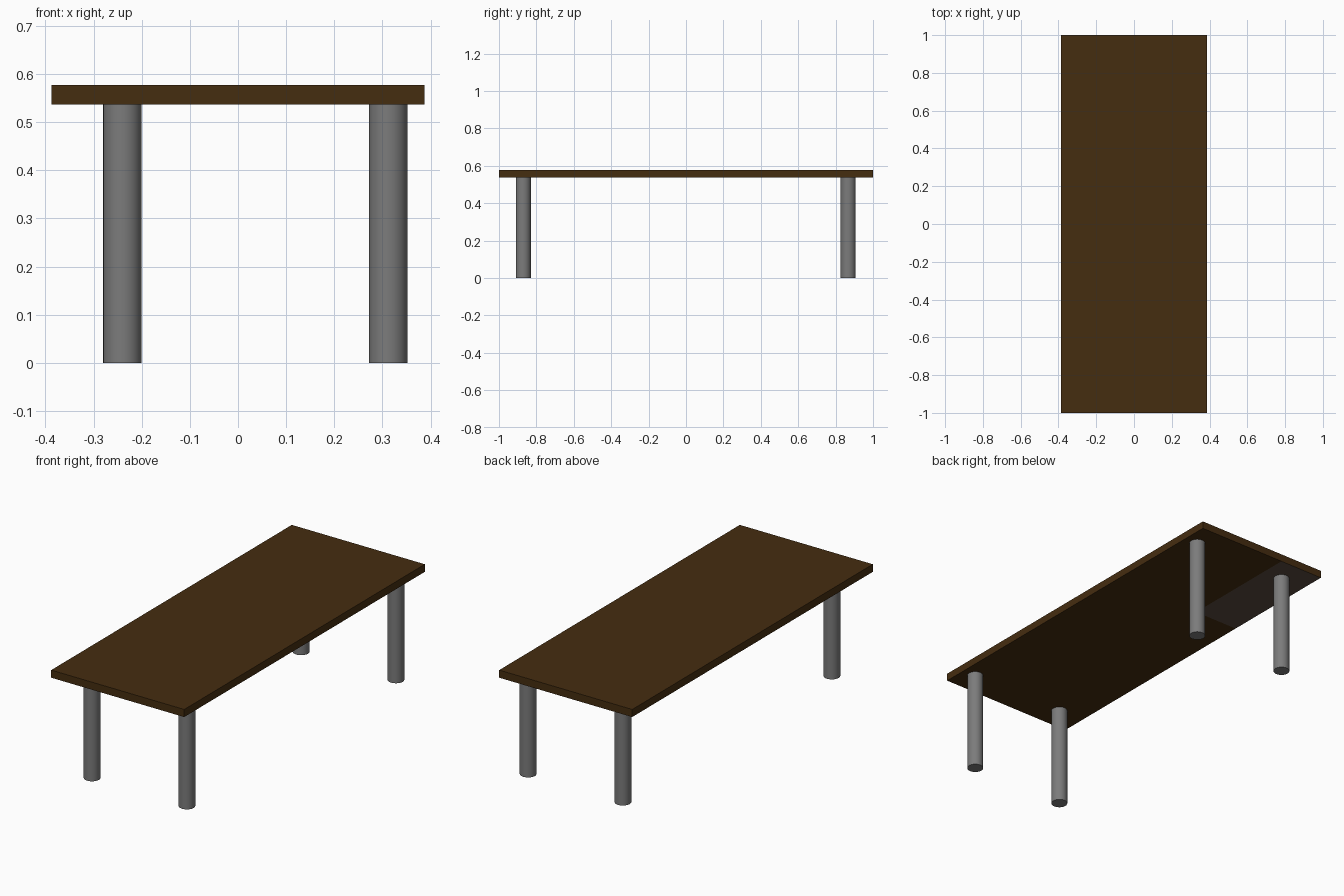
import bpy, bmesh

if "Cube" in bpy.data.objects:
    bpy.data.objects.remove(bpy.data.objects["Cube"])


def material(name, rgb):
    m = bpy.data.materials.new(name)
    m.diffuse_color = (*rgb, 1.0)
    m.use_nodes = True
    m.node_tree.nodes["Principled BSDF"].inputs["Base Color"].default_value = m.diffuse_color
    return m


brown = material("dark brown wood", (0.060, 0.026, 0.005))
taupe = material("grey brown panel", (0.105, 0.072, 0.052))
grey = material("leg grey", (0.20, 0.20, 0.20))

HALF_X, HALF_Y = 0.387, 1.0
BOTTOM, TOP = 0.537, 0.577

# Table top: a slab cut into thirds, so one underside panel can differ
bm = bmesh.new()
bmesh.ops.create_cube(bm, size=1.0)
for v in bm.verts:
    v.co.x *= 2 * HALF_X
    v.co.y *= 2 * HALF_Y
    v.co.z = TOP if v.co.z > 0 else BOTTOM
for axis, half in (((1, 0, 0), HALF_X), ((0, 1, 0), HALF_Y)):
    for side in (-1, 1):
        bmesh.ops.bisect_plane(bm, geom=bm.verts[:] + bm.edges[:] + bm.faces[:],
                               plane_co=[a * side * half / 3 for a in axis],
                               plane_no=axis)
bm.normal_update()
for f in bm.faces:
    c = f.calc_center_median()
    # Underside panel at the back left corner
    if f.normal.z < -0.9 and c.x < -HALF_X / 3 and c.y > HALF_Y / 3:
        f.material_index = 1
mesh = bpy.data.meshes.new("table_top")
bm.to_mesh(mesh)
bm.free()
mesh.materials.append(brown)
mesh.materials.append(taupe)
bpy.context.collection.objects.link(bpy.data.objects.new("table_top", mesh))

# Four round legs, set slightly off centre in x
for y, end in ((-0.87, "front"), (0.867, "back")):
    for x, side in ((-0.24, "left"), (0.312, "right")):
        bpy.ops.mesh.primitive_cylinder_add(vertices=32, radius=0.04, depth=BOTTOM,
                                            location=(x, y, BOTTOM / 2))
        leg = bpy.context.object
        leg.name = f"{end}_{side}_leg"
        leg.data.materials.append(grey)
        bpy.ops.object.shade_smooth_by_angle()
